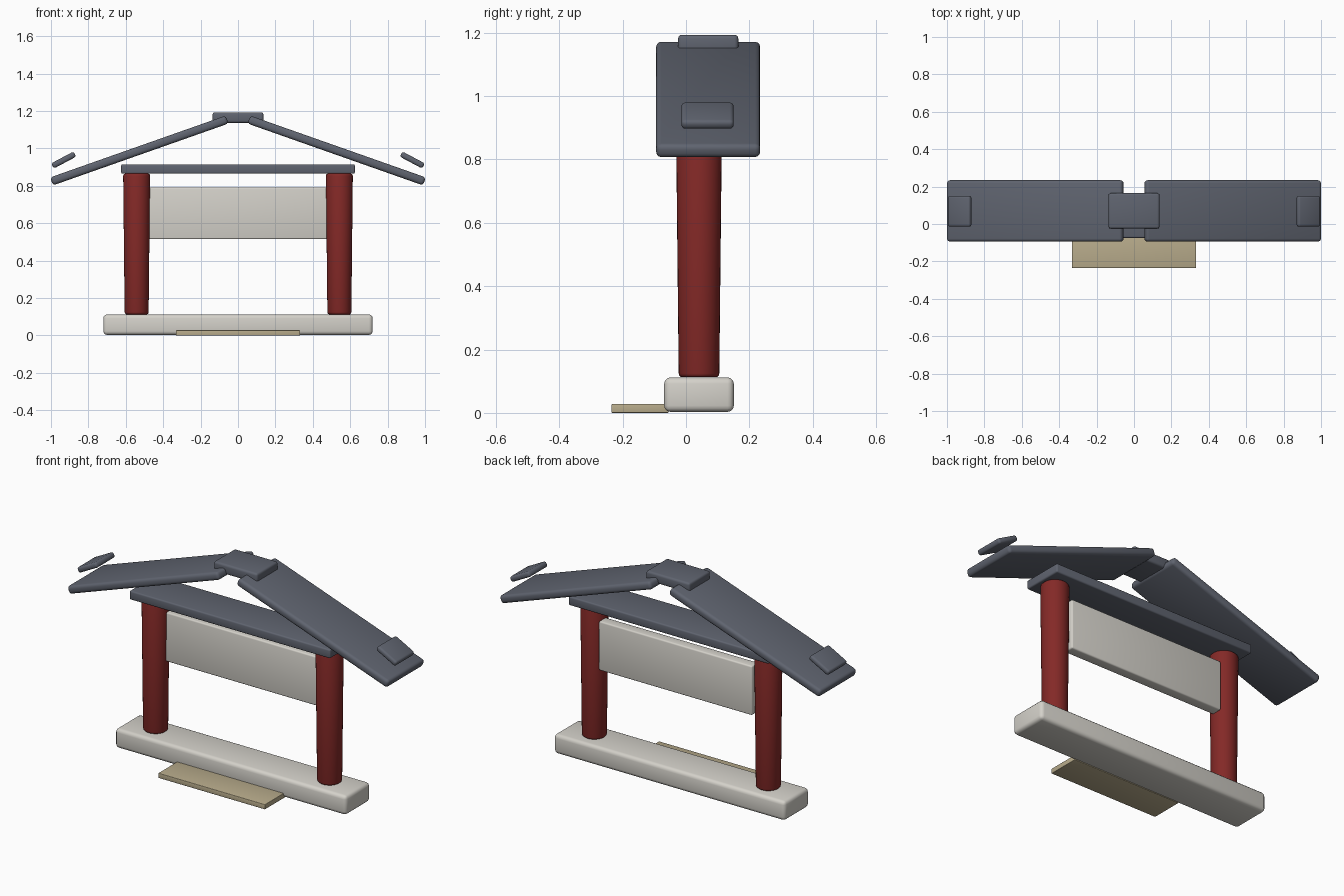
import bpy, bmesh, math
from mathutils import Matrix

if "Cube" in bpy.data.objects:
    bpy.data.objects.remove(bpy.data.objects["Cube"])


def material(name, rgb):
    m = bpy.data.materials.new(name)
    m.diffuse_color = (*rgb, 1)
    m.use_nodes = True
    m.node_tree.nodes["Principled BSDF"].inputs["Base Color"].default_value = m.diffuse_color
    return m


SLATE = material("slate", (0.115, 0.127, 0.16))
RED = material("red_paint", (0.23, 0.022, 0.02))
STONE = material("stone", (0.66, 0.64, 0.59))
SAND = material("sand", (0.48, 0.41, 0.26))


def finish(name, bm, mat, loc, tilt=0):
    mesh = bpy.data.meshes.new(name)
    bm.to_mesh(mesh)
    bm.free()
    ob = bpy.data.objects.new(name, mesh)
    bpy.context.collection.objects.link(ob)
    ob.location = loc
    ob.rotation_euler.y = tilt
    mesh.materials.append(mat)
    bpy.ops.object.select_all(action='DESELECT')
    bpy.context.view_layer.objects.active = ob
    ob.select_set(True)
    bpy.ops.object.shade_smooth_by_angle(angle=math.radians(35))
    return ob


def slab(name, size, loc, mat, bevel, tilt=0):
    """Rounded box of a given size, centred on loc and tilted about y."""
    bm = bmesh.new()
    bmesh.ops.create_cube(bm, size=1, matrix=Matrix.Diagonal((*size, 1)))
    bmesh.ops.bevel(bm, geom=bm.edges[:], offset=bevel, segments=3,
                    profile=0.5, affect='EDGES')
    return finish(name, bm, mat, loc, tilt)


def column(name, x):
    """Round post, slightly wider at the top, with softened rims."""
    bm = bmesh.new()
    bmesh.ops.create_cone(bm, cap_ends=True, segments=32, radius1=0.064,
                          radius2=0.072, depth=0.753)
    rims = [e for e in bm.edges if abs(e.verts[0].co.z - e.verts[1].co.z) < 0.01]
    bmesh.ops.bevel(bm, geom=rims, offset=0.012, segments=3,
                    profile=0.5, affect='EDGES')
    return finish(name, bm, RED, (x, 0.041, 0.489))


# Ground parts
slab("base", (1.44, 0.22, 0.109), (0, 0.041, 0.0575), STONE, 0.02)
slab("front_step", (0.665, 0.18, 0.028), (0, -0.145, 0.014), SAND, 0.003)

# Wall panel and beam
slab("wall_panel", (0.955, 0.06, 0.277), (0, 0.066, 0.653), STONE, 0.008)
slab("cross_beam", (1.25, 0.23, 0.05), (0, 0.041, 0.89), SLATE, 0.008)

# Mirrored columns, roof slopes and eave tips
for side, s in (("left", -1), ("right", 1)):
    column(side + "_column", s * 0.542)
    slab(side + "_roof_slope", (0.995, 0.328, 0.045), (s * 0.5275, 0.07, 0.989),
         SLATE, 0.016, s * math.radians(19.4))
    slab(side + "_eave_tip", (0.135, 0.165, 0.031), (s * 0.932, 0.068, 0.938),
         SLATE, 0.012, s * math.radians(28))

# Ridge cap
slab("ridge_cap", (0.272, 0.19, 0.056), (0, 0.07, 1.165), SLATE, 0.012)
